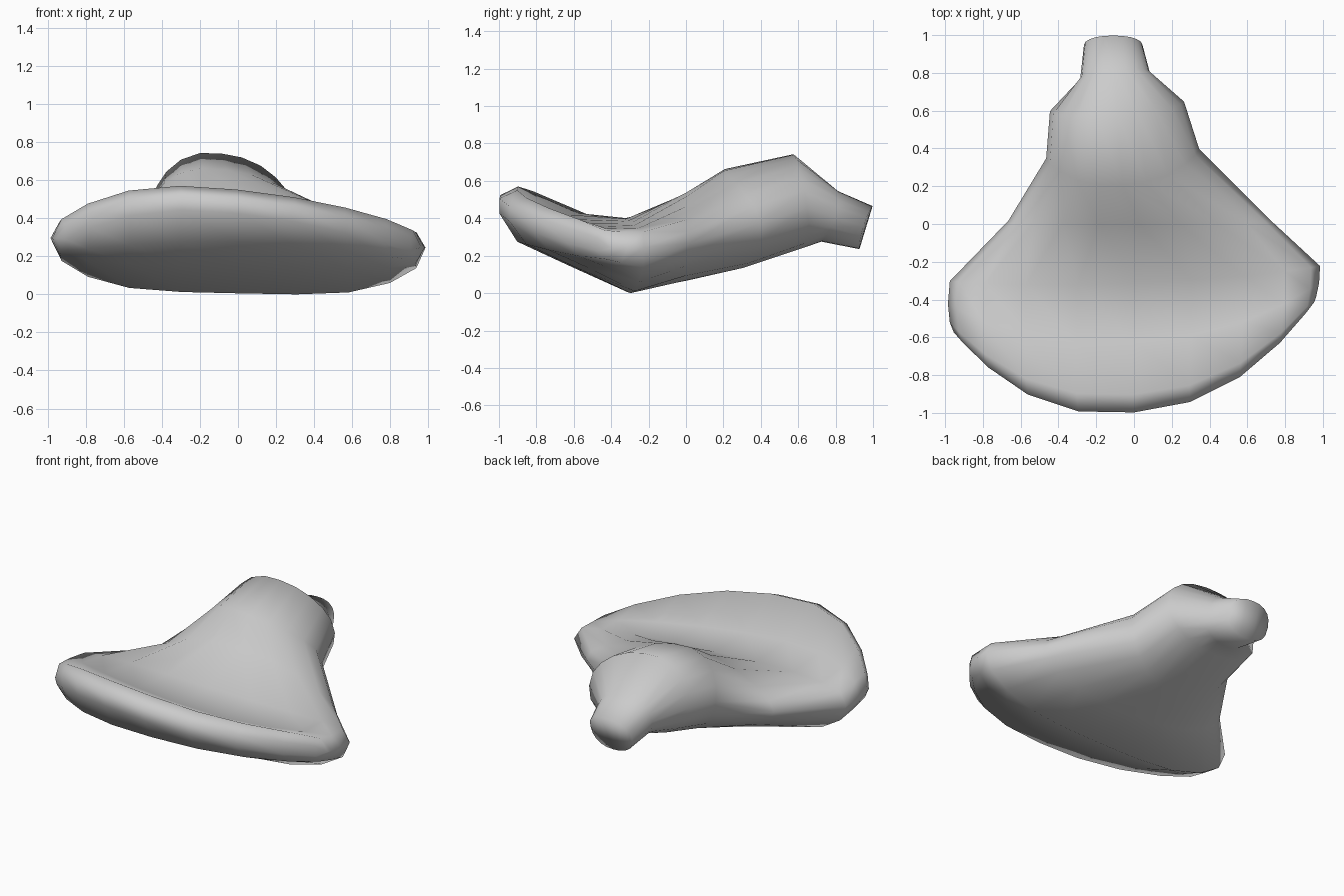
import bpy, bmesh, math
from mathutils import Vector

if "Cube" in bpy.data.objects:
    bpy.data.objects.remove(bpy.data.objects["Cube"])

M = 10  # strips across the width

# left end, right end, centre y, centre top z, centre bottom z, half thickness at ends,
# squareness, y tilt of top against bottom, sideways skew of the top, flatness of the bottom
rings = [
    ((-0.27, 0.95, 0.35), (0.04, 0.95, 0.35), 0.965, 0.46, 0.23, 0.11, 2.5, 0.035, 0, 2.4),
    ((-0.29, 0.77, 0.40), (0.08, 0.80, 0.40), 0.77, 0.54, 0.27, 0.13, 2.4, 0.045, 0, 2.4),
    ((-0.45, 0.60, 0.47), (0.26, 0.65, 0.45), 0.61, 0.735, 0.24, 0.20, 2.5, -0.03, -0.03, 2.4),
    ((-0.47, 0.35, 0.42), (0.34, 0.40, 0.37), 0.25, 0.65, 0.13, 0.20, 2.6, -0.04, -0.03, 3),
    ((-0.67, 0.02, 0.28), (0.72, 0.02, 0.26), 0.00, 0.53, 0.06, 0.12, 2.7, 0, -0.02, 3.5),
    ((-0.98, -0.30, 0.28), (0.98, -0.22, 0.24), -0.31, 0.38, 0.00, 0.12, 4.5, 0, -0.02, 4.5),
    ((-0.99, -0.42, 0.29), (0.975, -0.31, 0.24), -0.62, 0.39, 0.14, 0.12, 4.5, 0, -0.06, 3.5),
    ((-0.98, -0.52, 0.29), (0.96, -0.38, 0.24), -0.90, 0.545, 0.27, 0.11, 4.5, 0, -0.08, 2.4),
    ((-0.96, -0.57, 0.29), (0.95, -0.41, 0.24), -0.995, 0.50, 0.42, 0.05, 4.5, 0, -0.08, 2.4),
]


def ring_points(left, right, cy, top, bot, he, p, tilt, skew, flat):
    """Closed curved section: upper points left to right, then lower points back."""
    a, b = Vector(left), Vector(right)
    mid = (a + b) / 2
    hc = (top - bot) / 2
    stations = [(k, 1) for k in range(M + 1)] + [(k, -1) for k in range(M - 1, 0, -1)]
    pts = []
    for k, side in stations:
        u = math.sin(math.pi / 2 * (2 * k / M - 1))
        v = side * max(0, 1 - abs(u) ** p) ** (1 / p)
        w = 1 - abs(u) ** 2.4
        wz = w if side > 0 else 1 - abs(u) ** flat
        co = mid + (b - a) / 2 * u
        co.y += (cy - mid.y) * w + tilt * v
        co.z += ((top + bot) / 2 - mid.z) * wz + v * (he + (hc - he) * wz)
        # the end ring is thin, so its whole band follows the skew
        amount = 1 if he < 0.1 else max(v, 0)
        co.z += skew * u * (1 - u * u) * amount
        pts.append(co)
    return pts


bm = bmesh.new()
loops = [[bm.verts.new(co) for co in ring_points(*r)] for r in rings]
n = 2 * M

# skin between neighbouring sections
for r0, r1 in zip(loops, loops[1:]):
    for i in range(n):
        j = (i + 1) % n
        bm.faces.new((r0[i], r0[j], r1[j], r1[i]))

# close the neck tip and the front lip with strips
for r in (loops[0], loops[-1]):
    for k in range(M):
        quad = (r[k], r[k + 1], r[(n - k - 1) % n], r[(n - k) % n])
        bm.faces.new(list(dict.fromkeys(quad)))

bmesh.ops.recalc_face_normals(bm, faces=bm.faces)

# settle on the ground and centre
for axis in range(3):
    vals = [v.co[axis] for v in bm.verts]
    shift = min(vals) if axis == 2 else (min(vals) + max(vals)) / 2
    for v in bm.verts:
        v.co[axis] -= shift

mesh = bpy.data.meshes.new("fan_shaped_body")
bm.to_mesh(mesh)
bm.free()
body = bpy.data.objects.new("fan_shaped_body", mesh)
bpy.context.collection.objects.link(body)
for poly in mesh.polygons:
    poly.use_smooth = True
